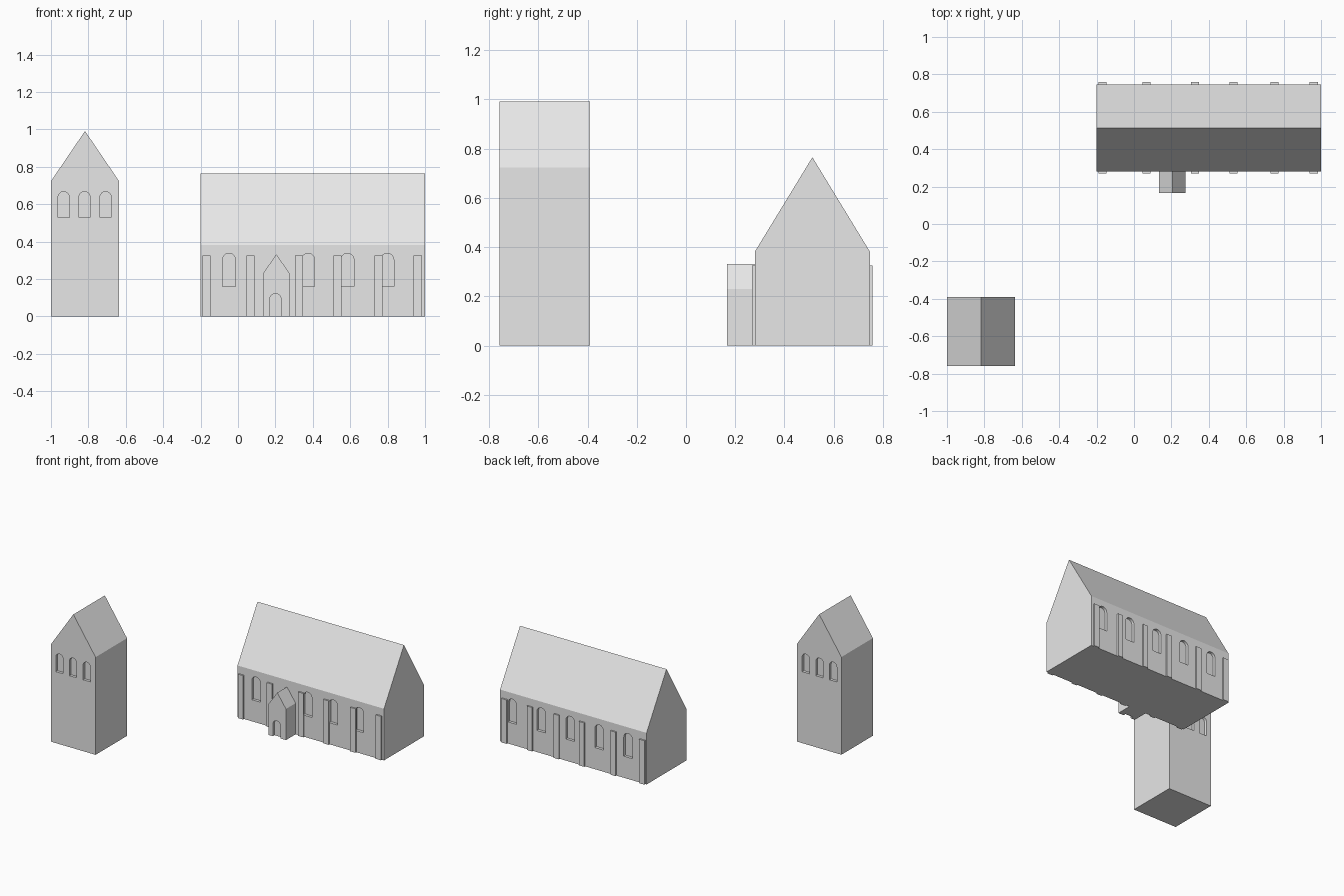
import bpy, bmesh, math

if "Cube" in bpy.data.objects:
    bpy.data.objects.remove(bpy.data.objects["Cube"])

stone = bpy.data.materials.new("light_stone")
stone.diffuse_color = (0.8, 0.8, 0.8, 1)
stone.use_nodes = True
stone.node_tree.nodes["Principled BSDF"].inputs["Base Color"].default_value = stone.diffuse_color


def prism(bm, profile, axis, a, b):
    """Extrude a closed 2D profile along x (profile in y,z) or y (profile in x,z)."""
    def place(u, z, t):
        return (t, u, z) if axis == 'x' else (u, t, z)
    vs = [bm.verts.new(place(u, z, a)) for u, z in profile]
    face = bm.faces.new(vs)
    ext = bmesh.ops.extrude_face_region(bm, geom=[face])
    d = (b - a, 0, 0) if axis == 'x' else (0, b - a, 0)
    bmesh.ops.translate(bm, vec=d, verts=[g for g in ext['geom'] if isinstance(g, bmesh.types.BMVert)])


def finish(bm, name):
    bmesh.ops.recalc_face_normals(bm, faces=bm.faces[:])
    me = bpy.data.meshes.new(name)
    bm.to_mesh(me)
    bm.free()
    me.materials.append(stone)
    ob = bpy.data.objects.new(name, me)
    bpy.context.collection.objects.link(ob)
    return ob


def gable(u0, u1, eave, apex):
    return [(u0, 0), (u1, 0), (u1, eave), ((u0 + u1) / 2, apex), (u0, eave)]


def arch(cx, w, z0, z1, n=12):
    r = w / 2
    top = [(cx + r * math.cos(math.pi * i / n), z1 - r + r * math.sin(math.pi * i / n)) for i in range(n + 1)]
    return [(cx - r, z0), (cx + r, z0)] + top


def house(name, profile, axis, a, b, openings):
    """Gabled body with arched recesses; openings = (centre x, width, z0, z1, wall y, inward depth)."""
    bm = bmesh.new()
    prism(bm, profile, axis, a, b)
    body = finish(bm, name)
    bm = bmesh.new()
    for cx, w, z0, z1, y, depth in openings:
        prism(bm, arch(cx, w, z0, z1), 'y', y - depth, y + depth)
    cutter = finish(bm, name + "_cutter")
    cutter.hide_render = True
    mod = body.modifiers.new("recesses", 'BOOLEAN')
    mod.operation = 'DIFFERENCE'
    mod.solver = 'EXACT'
    mod.object = cutter
    bpy.context.view_layer.objects.active = body
    bpy.ops.object.modifier_apply(modifier=mod.name)
    bpy.data.objects.remove(cutter, do_unlink=True)
    return body


# nave with four front and five back windows
Y0, Y1 = 0.28, 0.747
wins = [(x, 0.07, 0.16, 0.337, Y0, 0.02) for x in (-0.048, 0.375, 0.585, 0.798)]
wins += [(0.9 - 0.237 * i, 0.07, 0.16, 0.337, Y1, 0.02) for i in range(5)]
house("nave", gable(Y0, Y1, 0.382, 0.765), 'x', -0.2, 1.0, wins)

# buttresses along both long walls
bm = bmesh.new()
for x in (-0.168, 0.068, 0.325, 0.533, 0.752, 0.961):
    for wall, out in ((Y0, -0.011), (Y1, 0.011)):
        prism(bm, [(x - 0.0215, 0), (x + 0.0215, 0), (x + 0.0215, 0.325), (x - 0.0215, 0.325)],
              'y', wall, wall + out)
finish(bm, "buttresses")

# entrance porch with arched doorway
PY = 0.167
house("porch", gable(0.134, 0.276, 0.23, 0.332), 'y', PY, Y0,
      [(0.2, 0.062, -0.02, 0.122, PY, 0.02)])

# bell tower with three openings front and back
T0, T1 = -0.758, -0.39
house("tower", gable(-1.0, -0.636, 0.723, 0.991), 'y', T0, T1,
      [(x, 0.06, 0.529, 0.667, y, 0.02) for x in (-0.932, -0.821, -0.708) for y in (T0, T1)])
